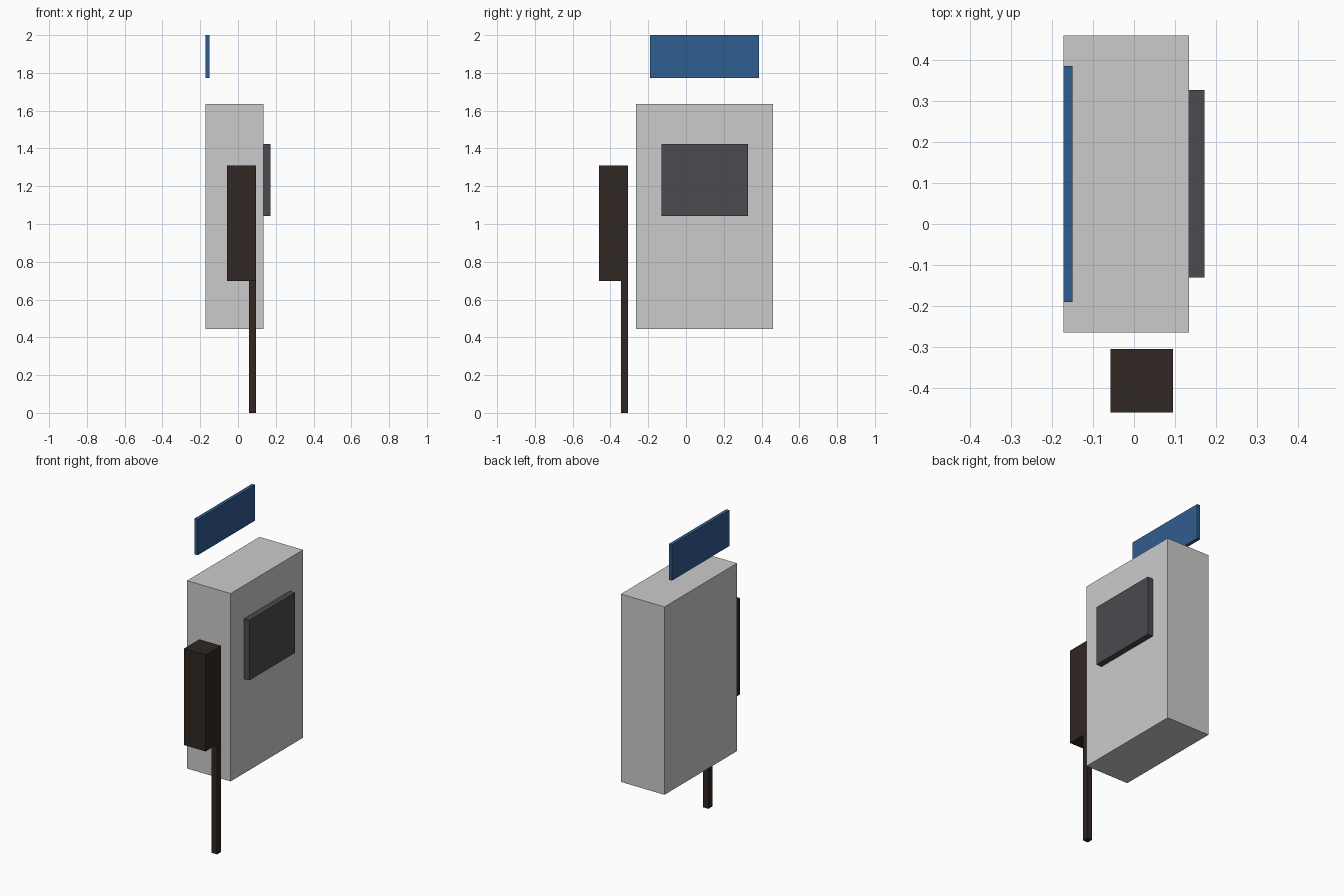
import bpy

if "Cube" in bpy.data.objects:
    bpy.data.objects.remove(bpy.data.objects["Cube"])


def material(name, rgb):
    m = bpy.data.materials.new(name)
    m.diffuse_color = (*rgb, 1)
    m.use_nodes = True
    m.node_tree.nodes["Principled BSDF"].inputs["Base Color"].default_value = m.diffuse_color
    return m


def box(name, x, y, z, mat=None):
    """Axis-aligned box from (min, max) ranges."""
    lo, hi = zip(x, y, z)
    bpy.ops.mesh.primitive_cube_add(
        size=1, location=[(a + b) / 2 for a, b in zip(lo, hi)])
    ob = bpy.context.object
    ob.name = name
    ob.scale = [b - a for a, b in zip(lo, hi)]
    bpy.ops.object.transform_apply(location=False, rotation=False, scale=True)
    if mat:
        ob.data.materials.append(mat)
    return ob


blue = material("sign_blue", (0.03, 0.11, 0.28))
dark = material("screen_dark", (0.07, 0.07, 0.08))
brown = material("dark_brown", (0.03, 0.02, 0.016))

# Main cabinet with the screen on its right side
box("cabinet", (-0.172, 0.134), (-0.265, 0.461), (0.443, 1.635))
box("screen", (0.134, 0.172), (-0.131, 0.328), (1.043, 1.424), dark)

# Sign panel above the cabinet
box("sign_panel", (-0.172, -0.150), (-0.190, 0.386), (1.773, 2.0), blue)

# Side box and the post beneath it
box("side_box", (-0.057, 0.095), (-0.460, -0.306), (0.697, 1.309), brown)
box("post", (0.057, 0.095), (-0.345, -0.306), (0.0, 0.697), brown)
